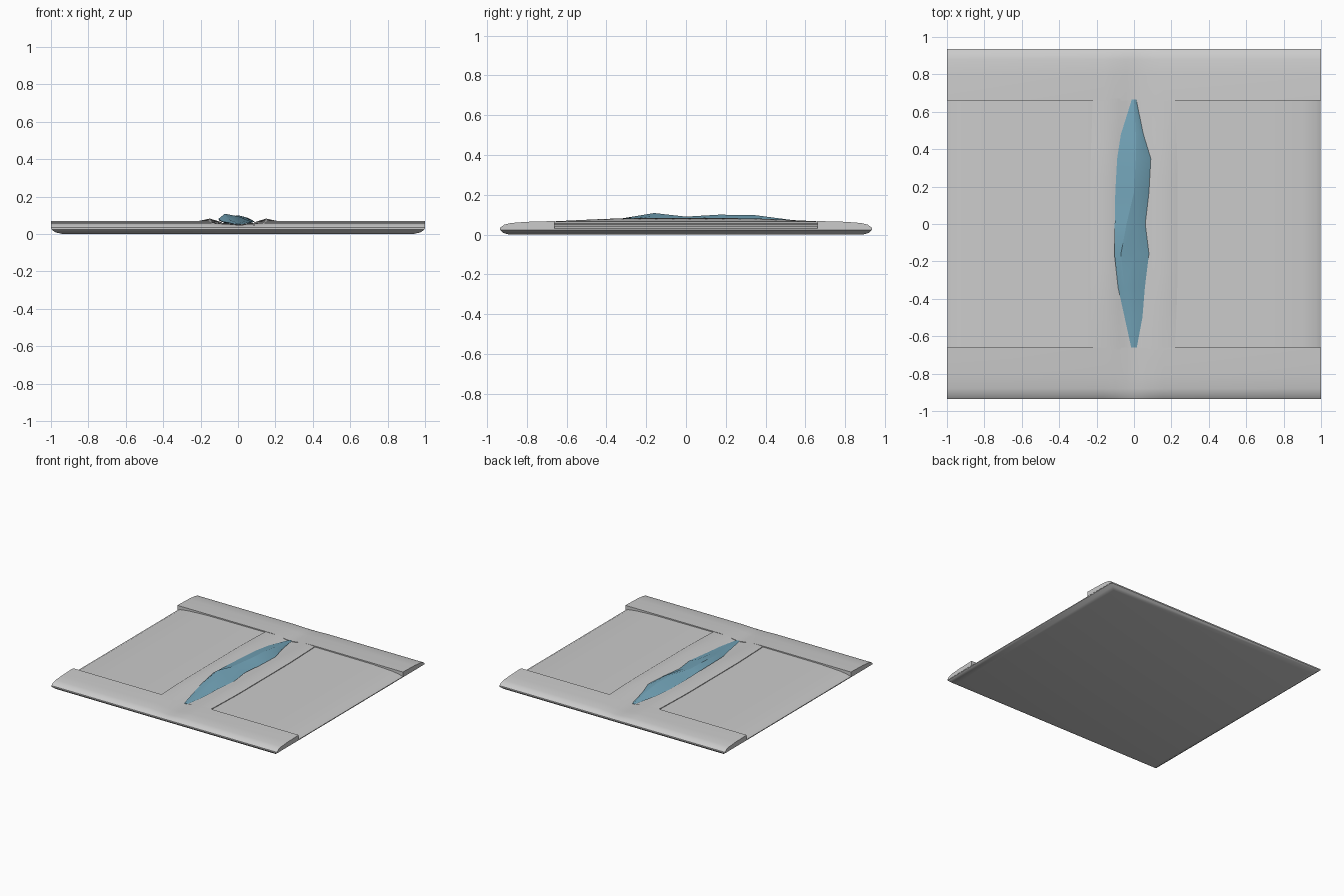
import bpy
import bmesh
import math

cube = bpy.data.objects.get("Cube")
if cube:
    bpy.data.objects.remove(cube)


def material(name, color):
    m = bpy.data.materials.new(name)
    m.use_nodes = True
    m.diffuse_color = color
    m.node_tree.nodes["Principled BSDF"].inputs["Base Color"].default_value = color
    return m


wrap = material("wrap grey", (0.6, 0.6, 0.6, 1))
paper = material("paper blue", (0.17, 0.37, 0.48, 1))


def loft(name, rows, mat, closed=False, angle=30):
    """Skin rows of points; closed rows form a tube with capped ends."""
    bm = bmesh.new()
    grid = [[bm.verts.new(p) for p in row] for row in rows]
    n = len(grid[0])
    for a, b in zip(grid, grid[1:]):
        for i in range(n if closed else n - 1):
            j = (i + 1) % n
            bm.faces.new((a[i], a[j], b[j], b[i]))
    if closed:
        bm.faces.new(grid[0][::-1])
        bm.faces.new(grid[-1])
    bmesh.ops.recalc_face_normals(bm, faces=bm.faces)
    if not closed and sum(f.normal.z for f in bm.faces) < 0:
        bmesh.ops.reverse_faces(bm, faces=bm.faces)
    mesh = bpy.data.meshes.new(name)
    bm.to_mesh(mesh)
    bm.free()
    mesh.materials.append(mat)
    ob = bpy.data.objects.new(name, mesh)
    bpy.context.collection.objects.link(ob)
    bpy.ops.object.select_all(action="DESELECT")
    ob.select_set(True)
    bpy.context.view_layer.objects.active = ob
    bpy.ops.object.shade_smooth_by_angle(angle=math.radians(angle))
    return ob


def ring(x, y, z):
    return [(-x, -y, z), (x, -y, z), (x, y, z), (-x, y, z)]


# Shallow tray forming the underside of the packet
loft("packet_base", [ring(0.94, 0.89, 0), ring(0.975, 0.918, 0.008),
                     ring(0.998, 0.935, 0.024), ring(0.998, 0.935, 0.03)],
     wrap, closed=True)

# Side panels sloping down to the outer edges
for name, s in (("left_panel", 1), ("right_panel", -1)):
    profile = [(0.2, 0.03), (0.2, 0.06), (0.73, 0.058), (0.9, 0.05),
               (0.975, 0.04), (0.998, 0.028)]
    loft(name, [[(s * x, y, z) for x, z in profile] for y in (-0.68, 0.68)],
         wrap, closed=True)

# Raised lips around the slit, bulging in the middle of their length
lip_rows = []
for i in range(17):
    y = -0.67 + 1.34 * i / 16
    bulge = min(1, 1.35 * math.cos(y / 0.67 * math.pi / 2))
    half = [(0.22 + 0.012 * bulge, 0.055), (0.22 + 0.012 * bulge, 0.065),
            (0.15, 0.066 + 0.016 * bulge), (0.08, 0.06), (0.04, 0.05)]
    lip_rows.append([(-x, y, z) for x, z in half] + [(0, y, 0.046)]
                    + [(x, y, z) for x, z in half[::-1]])
loft("slit_lips", lip_rows, wrap)

# End flaps folded over the packet, dipping where the slit ends
for name, s in (("front_flap", -1), ("back_flap", 1)):
    rows = []
    for x in (-1, -0.16, -0.1, -0.04, 0, 0.04, 0.1, 0.16, 1):
        dip = 0.018 * max(0, 1 - abs(x) / 0.16)
        prof = [(0.66, 0.03), (0.66, 0.068 - dip), (0.8, 0.064 - dip * 0.8),
                (0.88, 0.058 - dip * 0.5), (0.915, 0.049 - dip * 0.3),
                (0.935, 0.034), (0.935, 0.026)]
        rows.append([(x, s * y, z) for y, z in prof])
    loft(name, rows, wrap, closed=True)

# Crumpled sheet: y, then left edge, left crest, valley, right crest, right edge
stations = [
    (-0.66, (-0.015, 0.052), (0, 0.054), (0.015, 0.052)),
    (-0.5, (-0.05, 0.06), (-0.02, 0.066), (0.045, 0.055)),
    (-0.34, (-0.085, 0.066), (-0.05, 0.078), (0.058, 0.06)),
    (-0.16, (-0.105, 0.08), (-0.07, 0.108), (0.08, 0.062)),
    (0, (-0.103, 0.076), (-0.04, 0.09), (0.06, 0.062)),
    (0.17, (-0.1, 0.07), (0, 0.1), (0.08, 0.064)),
    (0.35, (-0.09, 0.066), (0.01, 0.097), (0.09, 0.066)),
    (0.48, (-0.07, 0.062), (0.01, 0.08), (0.05, 0.06)),
    (0.665, (-0.012, 0.052), (0, 0.056), (0.012, 0.052)),
]
sheet_rows = []
for y, l, c, r in stations:
    mid = ((c[0] + r[0]) / 2, (2 * c[1] + r[1]) / 3)
    foot_l, foot_r = (l[0] * 0.4, 0.047), (r[0] * 0.4, 0.047)
    sheet_rows.append([(x, y, z) for x, z in (foot_l, l, c, mid, r, foot_r)])
loft("pulled_sheet", sheet_rows, paper, closed=True, angle=25)
